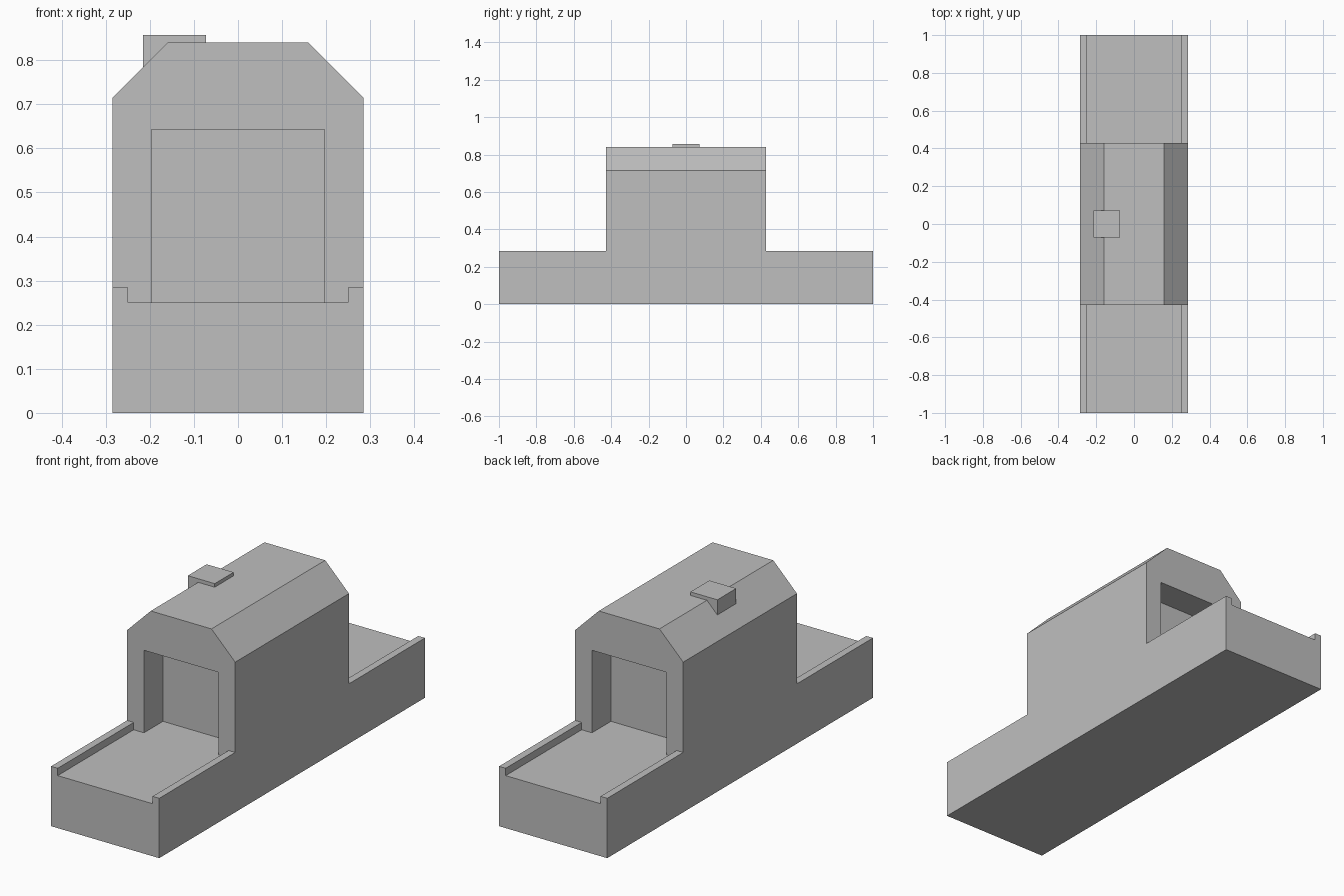
import bpy
import bmesh

default = bpy.data.objects.get("Cube")
if default:
    bpy.data.objects.remove(default, do_unlink=True)

# Main dimensions
HALF_W, RAIL_TOP, FLOOR = 0.285, 0.285, 0.25
CABIN_Y, CABIN_TOP, CHAMFER = 0.428, 0.84, 0.125
TRAY_W, DOOR_W, DOOR_TOP, DOOR_DEPTH = 0.25, 0.196, 0.643, 0.143

grey = bpy.data.materials.new("plain grey")
grey.use_nodes = True
COLOUR = (0.52, 0.52, 0.52, 1)
grey.diffuse_color = COLOUR
grey.node_tree.nodes["Principled BSDF"].inputs["Base Color"].default_value = COLOUR


def make_object(name, bm):
    bmesh.ops.recalc_face_normals(bm, faces=bm.faces)
    mesh = bpy.data.meshes.new(name)
    bm.to_mesh(mesh)
    bm.free()
    mesh.materials.append(grey)
    obj = bpy.data.objects.new(name, mesh)
    bpy.context.collection.objects.link(obj)
    return obj


def box(name, low, high):
    bm = bmesh.new()
    bmesh.ops.create_cube(bm, size=1)
    for v in bm.verts:
        v.co = [(a + b) / 2 + c * (b - a) for a, b, c in zip(low, high, v.co)]
    return make_object(name, bm)


# Body: stepped side profile extruded across the width
half = [(1, 0), (1, RAIL_TOP), (CABIN_Y, RAIL_TOP), (CABIN_Y, CABIN_TOP)]
profile = half + [(-y, z) for y, z in reversed(half)]
bm = bmesh.new()
side = bm.faces.new([bm.verts.new((-HALF_W, y, z)) for y, z in profile])
extruded = bmesh.ops.extrude_face_region(bm, geom=[side])["geom"]
bmesh.ops.translate(bm, vec=(2 * HALF_W, 0, 0),
                    verts=[g for g in extruded if isinstance(g, bmesh.types.BMVert)])
bmesh.ops.recalc_face_normals(bm, faces=bm.faces)

# Chamfered long edges of the roof
roof_edges = [e for e in bm.edges
              if all(v.co.z > CABIN_TOP - 0.01 for v in e.verts)
              and abs(e.verts[0].co.x - e.verts[1].co.x) < 0.01]
bmesh.ops.bevel(bm, geom=roof_edges, offset=CHAMFER, segments=1, affect='EDGES')
body = make_object("body", bm)


def cut(target, low, high):
    cutter = box("cutter", low, high)
    cutter.hide_render = True
    mod = target.modifiers.new("cut", 'BOOLEAN')
    mod.operation = 'DIFFERENCE'
    mod.solver = 'EXACT'
    mod.object = cutter
    bpy.context.view_layer.objects.active = target
    bpy.ops.object.modifier_apply(modifier=mod.name)
    bpy.data.objects.remove(cutter, do_unlink=True)


# Sunken deck and doorway recess at each end
for end in (-1, 1):
    for width, top, start in ((TRAY_W, RAIL_TOP + 0.1, CABIN_Y),
                              (DOOR_W, DOOR_TOP, CABIN_Y - DOOR_DEPTH)):
        near, far = sorted((end * start, end * 1.1))
        cut(body, (-width, near, FLOOR), (width, far, top))

# Small off-centre roof vent
box("roof_vent", (-0.215, -0.071, 0.75), (-0.073, 0.071, 0.857))
